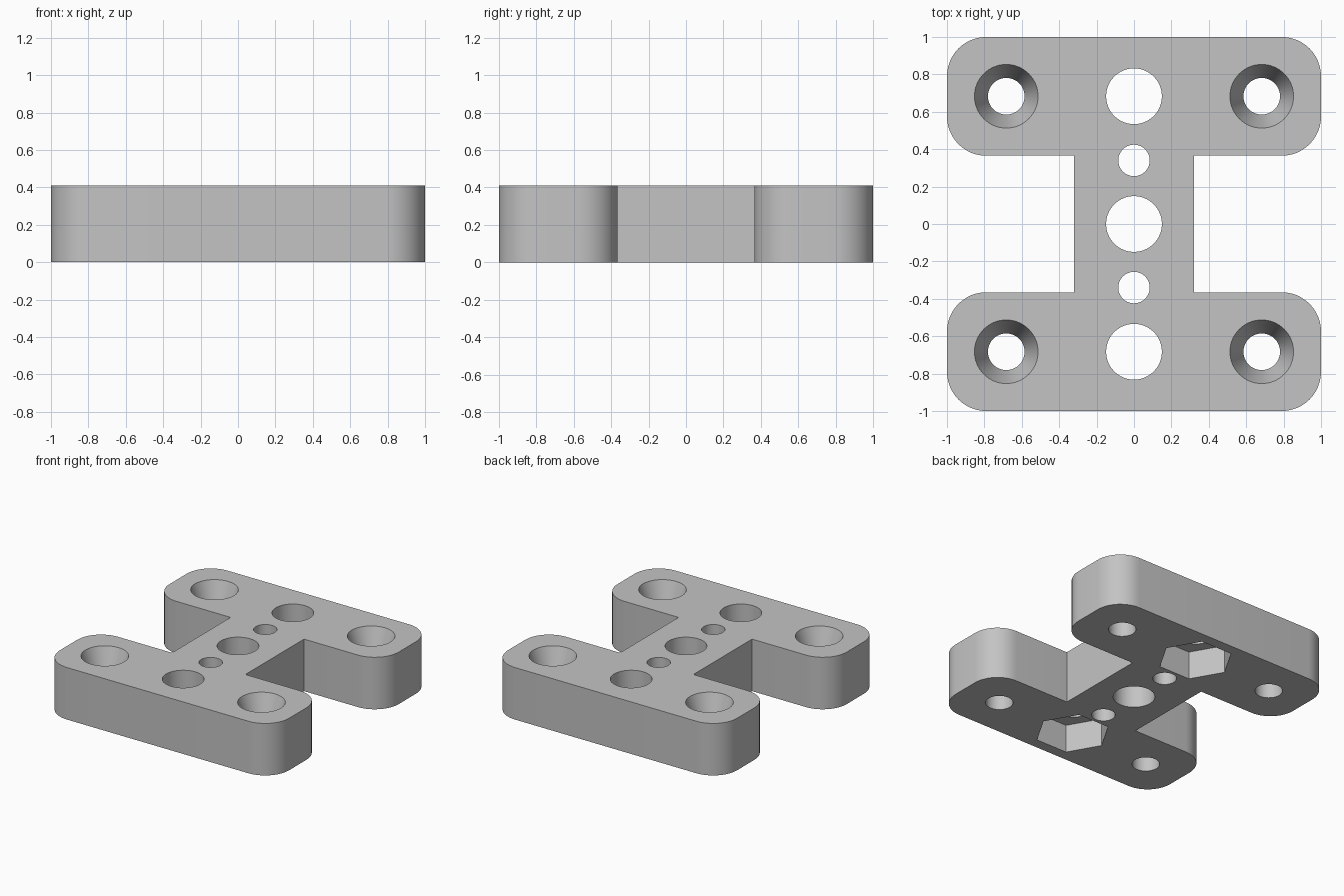
import bpy
from math import cos, sin, pi, radians

if "Cube" in bpy.data.objects:
    bpy.data.objects.remove(bpy.data.objects["Cube"], do_unlink=True)

HEIGHT = 0.41
STEM = 0.32       # half width of the stem
NOTCH = 0.365     # half length of the side notches
CORNER = 0.21     # corner radius of the arms
MOUNT = 0.683     # offset of the mounting holes

grey = bpy.data.materials.new("plain_grey")
grey.use_nodes = True
grey.diffuse_color = (0.55, 0.55, 0.55, 1)
grey.node_tree.nodes["Principled BSDF"].inputs["Base Color"].default_value = grey.diffuse_color


def arc(cx, cy, start, steps=12):
    """Quarter turn, counter-clockwise from the start angle."""
    angles = [start + pi / 2 * i / steps for i in range(steps + 1)]
    return [(cx + CORNER * cos(a), cy + CORNER * sin(a)) for a in angles]


# H-shaped body: one half outline, repeated by a half turn
far = 1 - CORNER
near = NOTCH + CORNER
half = ([(STEM, -NOTCH), (STEM, NOTCH)] + arc(far, near, -pi / 2)
        + arc(far, far, 0) + arc(-far, far, pi / 2) + arc(-far, near, pi))
outline = half + [(-x, -y) for x, y in half]
n = len(outline)
verts = [(x, y, z) for z in (0, HEIGHT) for x, y in outline]
faces = [list(reversed(range(n))), list(range(n, 2 * n))]
faces += [(i, (i + 1) % n, (i + 1) % n + n, i + n) for i in range(n)]
mesh = bpy.data.meshes.new("mounting_block")
mesh.from_pydata(verts, [], faces)
mesh.materials.append(grey)
block = bpy.data.objects.new("mounting_block", mesh)
bpy.context.collection.objects.link(block)


def cut(x, y, z0, z1, r0, r1=None, sides=64):
    """Subtract an upright cylinder, cone or prism from the block."""
    bpy.ops.mesh.primitive_cone_add(vertices=sides, radius1=r0, radius2=r1 or r0,
                                    depth=z1 - z0, location=(x, y, (z0 + z1) / 2))
    cutter = bpy.context.object
    if sides == 6:
        cutter.rotation_euler.z = radians(30)   # corners point along x
    cutter.hide_render = True
    cutter.data.materials.append(grey)
    mod = block.modifiers.new("cut", 'BOOLEAN')
    mod.operation = 'DIFFERENCE'
    mod.solver = 'EXACT'
    mod.object = cutter
    bpy.context.view_layer.objects.active = block
    bpy.ops.object.modifier_apply(modifier=mod.name)
    bpy.data.objects.remove(cutter, do_unlink=True)


LOW, TOP = -0.1, HEIGHT + 0.1

# Row of holes down the middle
for y, radius in ((-MOUNT, 0.149), (-0.34, 0.084), (0, 0.149), (0.34, 0.084), (MOUNT, 0.149)):
    cut(0, y, LOW, TOP, radius)

for y in (-MOUNT, MOUNT):
    # Hexagonal nut pocket in the underside
    cut(0, y, LOW, 0.22, 0.27, sides=6)
    # Countersunk corner holes
    for x in (-MOUNT, MOUNT):
        cut(x, y, LOW, TOP, 0.098)
        cut(x, y, 0.2, HEIGHT + 0.02, 0.098, 0.177)

# Smooth curves, crisp edges
bpy.ops.object.select_all(action='DESELECT')
block.select_set(True)
bpy.context.view_layer.objects.active = block
bpy.ops.object.shade_smooth_by_angle(angle=radians(15))
